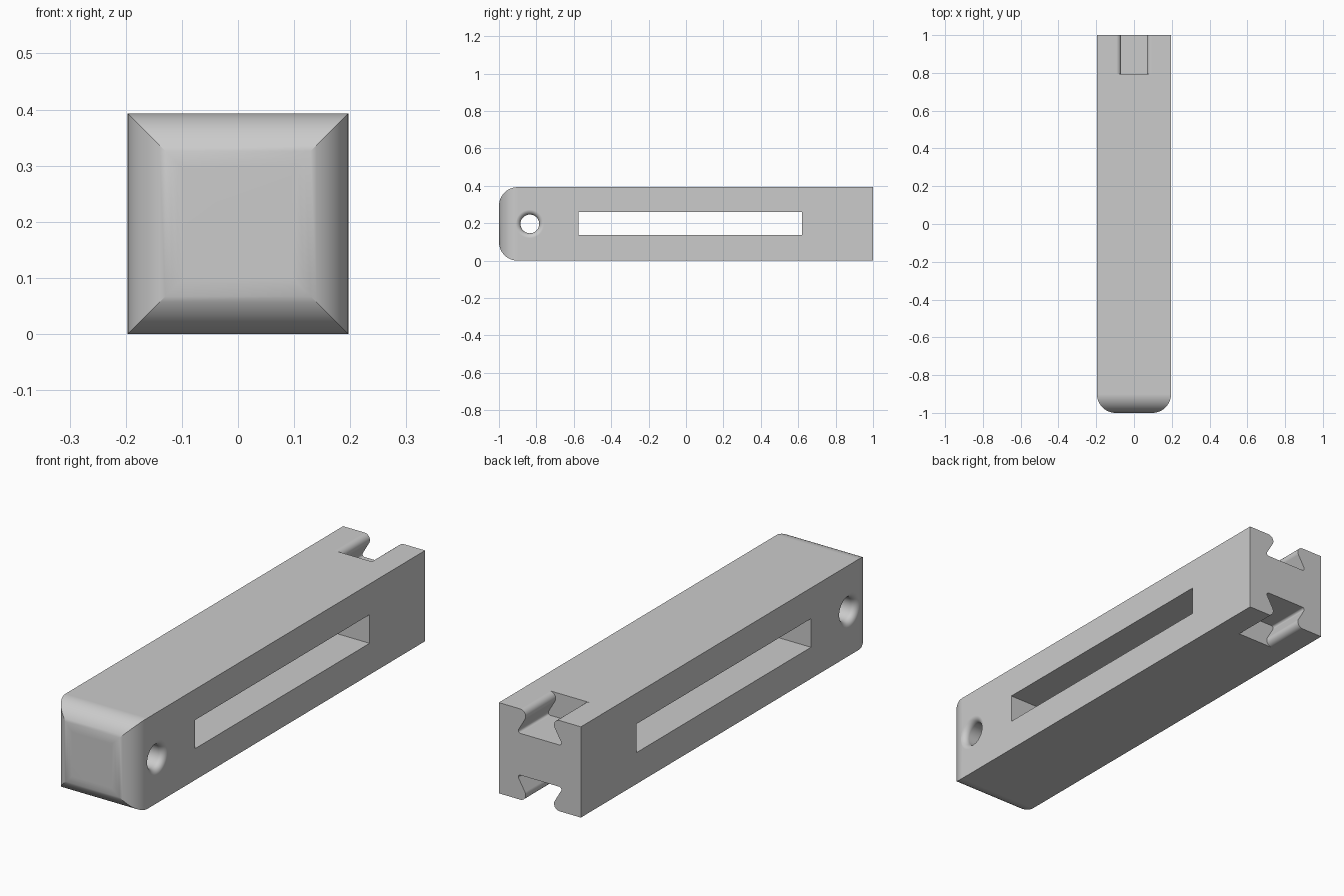
import bpy, bmesh, math
from mathutils import Vector

if "Cube" in bpy.data.objects:
    bpy.data.objects.remove(bpy.data.objects["Cube"])

H = 0.393          # height and width of the square bar
W = H / 2
R = 0.10           # rounding of the front end

grey = bpy.data.materials.new("plain grey")
grey.diffuse_color = (0.6, 0.6, 0.6, 1)
grey.use_nodes = True
grey.node_tree.nodes["Principled BSDF"].inputs["Base Color"].default_value = grey.diffuse_color


def arc(cx, cy, r, a0, a1, n=10):
    """Points on an arc, angles in degrees."""
    return [(cx + r * math.cos(math.radians(a0 + (a1 - a0) * i / n)),
             cy + r * math.sin(math.radians(a0 + (a1 - a0) * i / n))) for i in range(n + 1)]


def new_object(name, bm):
    bmesh.ops.recalc_face_normals(bm, faces=bm.faces)
    me = bpy.data.meshes.new(name)
    bm.to_mesh(me)
    bm.free()
    me.materials.append(grey)
    ob = bpy.data.objects.new(name, me)
    bpy.context.collection.objects.link(ob)
    return ob


def loft(name, rings):
    """Closed solid through a list of point rings."""
    bm = bmesh.new()
    vs = [[bm.verts.new(p) for p in ring] for ring in rings]
    n = len(vs[0])
    for a, b in zip(vs, vs[1:]):
        for i in range(n):
            bm.faces.new((a[i], a[(i + 1) % n], b[(i + 1) % n], b[i]))
    bm.faces.new(vs[0])
    bm.faces.new(vs[-1])
    return new_object(name, bm)


def prism(name, pts, place, lo, hi):
    return loft(name, [[place(u, v, t) for u, v in pts] for t in (lo, hi)])


def apply_boolean(target, tool, op):
    tool.hide_render = True
    m = target.modifiers.new("cut", 'BOOLEAN')
    m.operation, m.object, m.solver = op, tool, 'EXACT'
    bpy.context.view_layer.objects.active = target
    bpy.ops.object.modifier_apply(modifier=m.name)
    bpy.data.objects.remove(tool, do_unlink=True)


def rounded_end(lo, hi, back):
    """Bar outline (along y, across) with two rounded front corners."""
    return (arc(-1 + R, lo + R, R, 270, 180, 14) + arc(-1 + R, hi - R, R, 180, 90, 14)
            + [(back, hi), (back, lo)])


# Bar: side outline crossed with top outline gives the mitred round end
bar = prism("bar", rounded_end(0, H, 1), lambda u, v, t: Vector((t, u, v)), -0.3, 0.3)
plan = prism("plan_cutter", rounded_end(-W, W, 1.1), lambda u, v, t: Vector((v, u, t)), -0.1, 0.5)
apply_boolean(bar, plan, 'INTERSECT')

# Long rectangular window
window = prism("window_cutter", [(-0.575, 0.136), (0.62, 0.136), (0.62, 0.26), (-0.575, 0.26)],
               lambda u, v, t: Vector((t, u, v)), -0.3, 0.3)
apply_boolean(bar, window, 'DIFFERENCE')

# Cross hole with flared mouths
f, r0 = 0.026, 0.05
half = [(W - f + f * math.sin(a), r0 + f - f * math.cos(a))
        for a in (math.radians(90 * i / 8) for i in range(9))] + [(W + 0.06, r0 + f)]
profile = [(-x, r) for x, r in reversed(half)] + half
N = 48
hole = loft("hole_cutter", [[Vector((x, -0.835 + r * math.cos(2 * math.pi * i / N),
                                     W + r * math.sin(2 * math.pi * i / N))) for i in range(N)]
                            for x, r in profile])
apply_boolean(bar, hole, 'DIFFERENCE')

# Dovetail slots in the top and bottom at the back, with rounded lips
neck, lip, depth, corner = 0.068, 0.026, 0.106, 0.010
side = [(neck + lip, -0.05)] + arc(neck + lip, lip, lip, 270, 150, 12)
x1, d1 = side[-1]
floor_x = x1 + (depth - d1) * math.tan(math.radians(30))
side += arc(floor_x - corner * 1.7, depth - corner, corner, -30, 90, 6)
outline = side + [(-x, d) for x, d in reversed(side)]
for name, place in (("top_slot", lambda u, v, t: Vector((u, t, H - v))),
                    ("bottom_slot", lambda u, v, t: Vector((u, t, v)))):
    apply_boolean(bar, prism(name, outline, place, 0.795, 1.1), 'DIFFERENCE')

# Smooth curves, keep true edges sharp
bpy.ops.object.select_all(action='DESELECT')
bar.select_set(True)
bpy.context.view_layer.objects.active = bar
bpy.ops.object.shade_smooth_by_angle(angle=math.radians(30))
wn = bar.modifiers.new("flat_normals", 'WEIGHTED_NORMAL')
wn.keep_sharp = True
